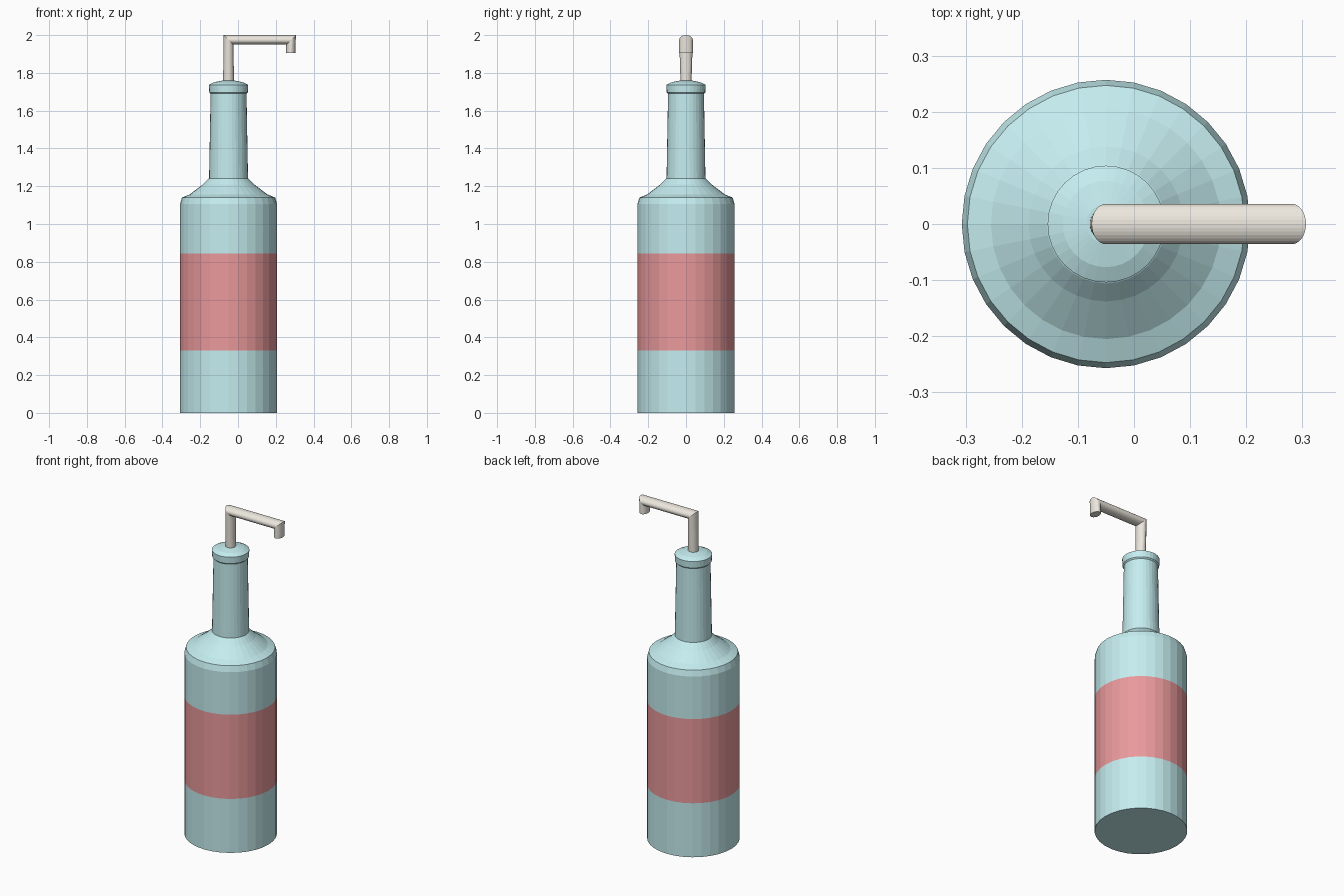
import bpy, bmesh
from math import cos, sin, pi

if "Cube" in bpy.data.objects:
    bpy.data.objects.remove(bpy.data.objects["Cube"])

AXIS_X = -0.05
SIDES = 32


def material(name, rgb):
    m = bpy.data.materials.new(name)
    m.diffuse_color = (*rgb, 1)
    m.use_nodes = True
    m.node_tree.nodes["Principled BSDF"].inputs["Base Color"].default_value = m.diffuse_color
    return m


def loft(name, rings, mats, band_mats=None):
    """Skin rings given as (centre x, z, in-plane half axis (dx, dz), y radius)."""
    bm = bmesh.new()
    loops = []
    for cx, cz, (dx, dz), ry in rings:
        loops.append([bm.verts.new((cx + dx * cos(a), ry * sin(a), cz + dz * cos(a)))
                      for a in (2 * pi * i / SIDES for i in range(SIDES))])
    for k, (lo, hi) in enumerate(zip(loops, loops[1:])):
        for i in range(SIDES):
            j = (i + 1) % SIDES
            f = bm.faces.new((lo[i], lo[j], hi[j], hi[i]))
            f.material_index = (band_mats or {}).get(k, 0)
    bm.faces.new(loops[0][::-1])
    bm.faces.new(loops[-1])
    bmesh.ops.recalc_face_normals(bm, faces=bm.faces)
    me = bpy.data.meshes.new(name)
    bm.to_mesh(me)
    bm.free()
    for m in mats:
        me.materials.append(m)
    ob = bpy.data.objects.new(name, me)
    bpy.context.collection.objects.link(ob)
    return ob


aqua = material("aqua", (0.56, 0.85, 0.87))
red = material("label_red", (0.82, 0.32, 0.33))
beige = material("beige", (0.84, 0.80, 0.73))

# Bottle: body, label band, shoulder, tapering neck and collar (radius, z)
profile = [(0.257, 0), (0.257, 0.33), (0.257, 0.845), (0.257, 1.105),
           (0.247, 1.14), (0.205, 1.157), (0.138, 1.208), (0.106, 1.24),
           (0.103, 1.242), (0.095, 1.69), (0.102, 1.697), (0.104, 1.737),
           (0.077, 1.75), (0.035, 1.759)]
loft("bottle", [(AXIS_X, z, (r, 0), r) for r, z in profile],
     [aqua, red], {1: 1})

# Pump spout: stem, mitred elbow, arm, mitred elbow, nozzle
m = 0.0255
loft("pump_spout", [
    (AXIS_X, 1.75, (0.029, 0), 0.029),
    (AXIS_X, 2 - m, (m, -m), 0.036),
    (0.281, 2 - m, (-m, -m), 0.036),
    (0.279, 1.905, (-0.0245, 0), 0.036),
], [beige])
